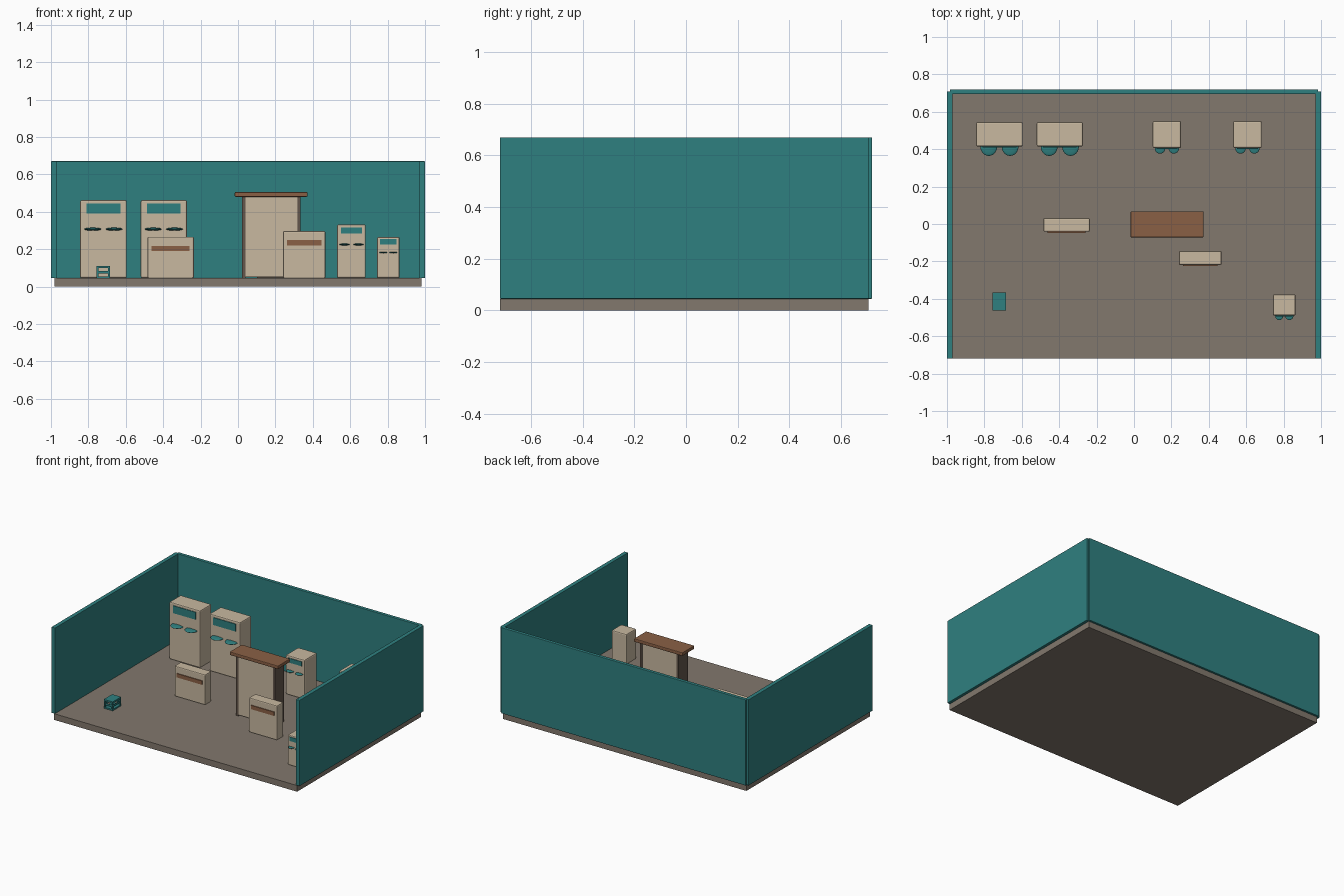
import bpy

if "Cube" in bpy.data.objects:
    bpy.data.objects.remove(bpy.data.objects["Cube"])


def mat(name, hexcode):
    def lin(c):
        c /= 255
        return c / 12.92 if c < 0.04045 else ((c + 0.055) / 1.055) ** 2.4
    m = bpy.data.materials.new(name)
    m.diffuse_color = [lin(int(hexcode[i:i + 2], 16)) for i in (0, 2, 4)] + [1]
    m.use_nodes = True
    m.node_tree.nodes["Principled BSDF"].inputs["Base Color"].default_value = m.diffuse_color
    return m


TEAL = mat("teal", "2f8080")
BEIGE = mat("beige", "c8b8a0")
BROWN = mat("wood_brown", "8a6045")
FLOOR = mat("floor_grey_brown", "82786d")
DARK = mat("dark_frame", "64564c")


def box(name, x, y, z, material, bevel=0.0):
    """Box from (min, max) ranges on each axis."""
    bpy.ops.mesh.primitive_cube_add(
        size=1, location=[(a + b) / 2 for a, b in (x, y, z)])
    o = bpy.context.object
    o.name = name
    o.scale = [b - a for a, b in (x, y, z)]
    bpy.ops.object.transform_apply(location=False, rotation=False, scale=True)
    o.data.materials.append(material)
    if bevel:
        mod = o.modifiers.new("bevel", 'BEVEL')
        mod.width = bevel
        mod.segments = 2
    return o


def lens(name, loc, radii):
    """Flattened round handle."""
    bpy.ops.mesh.primitive_uv_sphere_add(
        segments=24, ring_count=10, radius=1, location=loc)
    o = bpy.context.object
    o.name = name
    o.scale = radii
    bpy.ops.object.transform_apply(location=False, rotation=False, scale=True)
    o.data.materials.append(TEAL)
    bpy.ops.object.shade_smooth_by_angle()


G = 0.045  # floor top

# room
box("floor", (-0.98, 0.98), (-0.72, 0.705), (0, G), FLOOR)
box("back_wall", (-0.985, 0.985), (0.695, 0.72), (G, 0.67), TEAL, 0.003)
for side, s in (("left", -1), ("right", 1)):
    box(side + "_wall", sorted((s * 0.97, s)), (-0.72, 0.708), (G, 0.67), TEAL, 0.003)


# cabinets with a window plate and two round handles
def cabinet(name, x, y, top, win, handle_z, off, radius, depth):
    cx, hw = sum(x) / 2, (x[1] - x[0]) / 2
    box(name, x, y, (G, top), BEIGE, 0.008)
    box(name + "_window", (cx - hw * 0.73, cx + hw * 0.73),
        (y[0] - 0.004, y[0] + 0.004), win, TEAL)
    for s in (-1, 1):
        lens(name + "_handle", (cx + s * off, y[0], handle_z),
             (radius, depth, 0.008 * radius / 0.045))


for i, x in enumerate(((-0.844, -0.595), (-0.52, -0.273))):
    cabinet(f"tall_cabinet_{i + 1}", x, (0.414, 0.545), 0.462, (0.39, 0.444),
            0.307, 0.057, 0.045, 0.05)
for i, x in enumerate(((0.1, 0.252), (0.53, 0.683))):
    cabinet(f"medium_cabinet_{i + 1}", x, (0.406, 0.55), 0.332, (0.284, 0.316),
            0.225, 0.037, 0.028, 0.03)
cabinet("small_cabinet", (0.743, 0.864), (-0.49, -0.376), 0.265, (0.225, 0.254),
        0.182, 0.027, 0.022, 0.024)

# low chests with a wooden strip
for name, x, y, top in (("left_chest", (-0.484, -0.236), (-0.041, 0.032), 0.266),
                        ("right_chest", (0.24, 0.468), (-0.219, -0.144), 0.296)):
    box(name, x, y, (G, top), BEIGE, 0.007)
    box(name + "_strip", (x[0] + 0.022, x[1] - 0.022),
        (y[0] - 0.006, y[0] + 0.003), (top - 0.076, top - 0.048), BROWN)

# counter stand
box("counter_top", (-0.018, 0.372), (-0.072, 0.068), (0.48, 0.505), BROWN, 0.005)
box("counter_body", (0.038, 0.319), (-0.05, 0.05), (0.05, 0.482), BEIGE, 0.004)
for x in (0.022, 0.317):
    box("counter_post", (x, x + 0.018), (-0.052, 0.052), (G, 0.482), DARK)

# slatted crate
X0, X1, Y0, Y1 = -0.757, -0.685, -0.463, -0.366
box("crate_base", (X0, X1), (Y0, Y1), (G, 0.055), TEAL)
box("crate_lid", (X0, X1), (Y0, Y1), (0.098, 0.11), TEAL)
for x in (X0, X1 - 0.01):
    for y in (Y0, Y1 - 0.01):
        box("crate_post", (x, x + 0.01), (y, y + 0.01), (0.05, 0.1), TEAL)
    box("crate_side_slat", (x + 0.003, x + 0.007), (Y0, Y1), (0.07, 0.084), TEAL)
for y in (Y0, Y1 - 0.01):
    box("crate_end_slat", (X0, X1), (y + 0.003, y + 0.007), (0.07, 0.084), TEAL)
